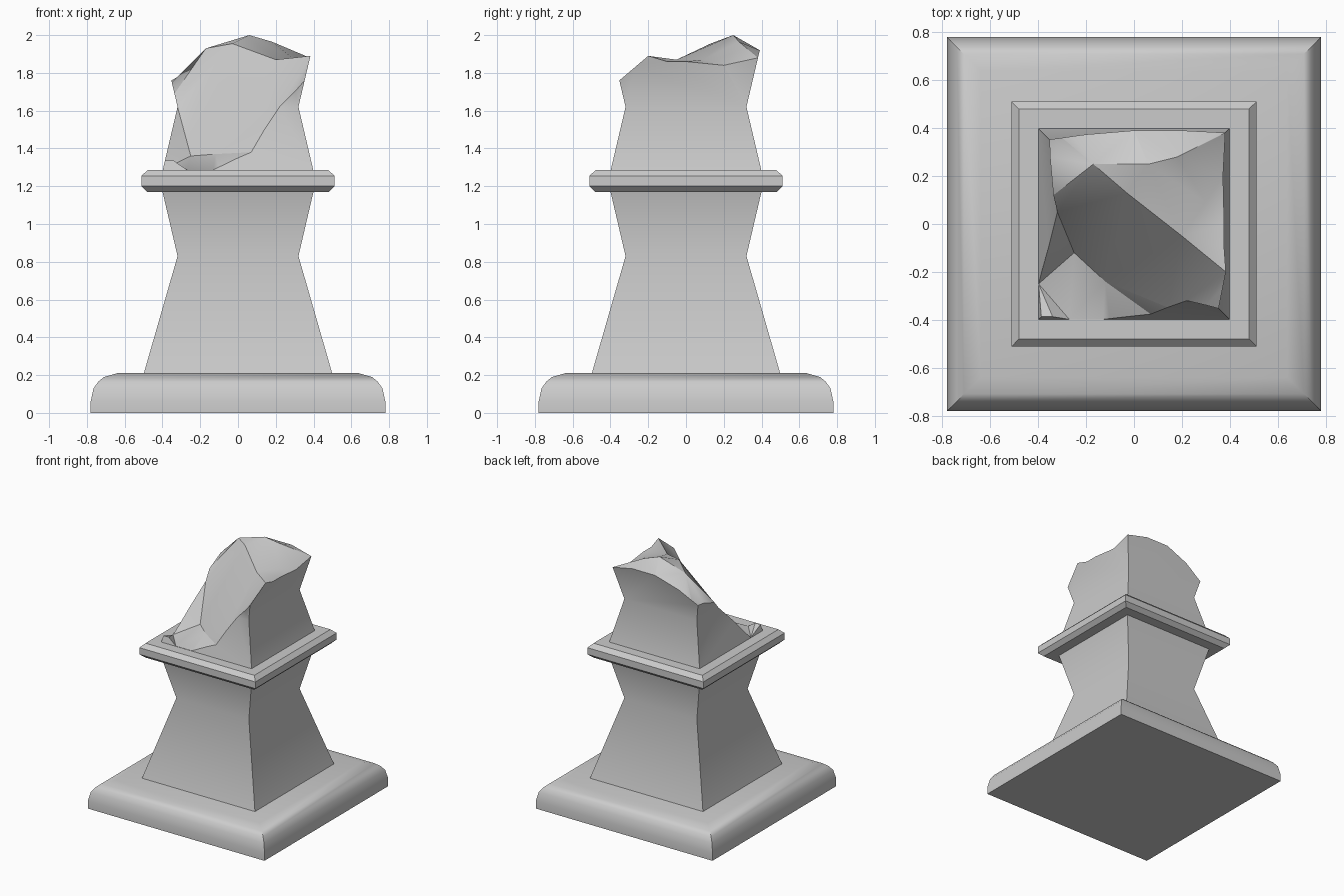
import bpy, bmesh
from mathutils import Vector
from mathutils.geometry import delaunay_2d_cdt

if "Cube" in bpy.data.objects:
    bpy.data.objects.remove(bpy.data.objects["Cube"])


def add_object(name, bm):
    bmesh.ops.recalc_face_normals(bm, faces=bm.faces[:])
    mesh = bpy.data.meshes.new(name)
    bm.to_mesh(mesh)
    bm.free()
    obj = bpy.data.objects.new(name, mesh)
    bpy.context.collection.objects.link(obj)
    return obj


def select_only(obj):
    bpy.ops.object.select_all(action='DESELECT')
    obj.select_set(True)
    bpy.context.view_layer.objects.active = obj


def smooth(obj):
    select_only(obj)
    bpy.ops.object.shade_smooth_by_angle(angle=0.53)


def square_stack(name, profile):
    """Square solid from (half width, height) pairs."""
    bm = bmesh.new()
    rings = [[bm.verts.new((sx * w, sy * w, z))
              for sx, sy in ((-1, -1), (1, -1), (1, 1), (-1, 1))] for w, z in profile]
    for a, b in zip(rings, rings[1:]):
        for i in range(4):
            j = (i + 1) % 4
            bm.faces.new((a[i], a[j], b[j], b[i]))
    bm.faces.new(rings[0][::-1])
    bm.faces.new(rings[-1])
    return add_object(name, bm)


# plinth, lower shaft, collar
smooth(square_stack("plinth", [(.78, 0), (.78, .06), (.765, .13), (.74, .165),
                               (.71, .19), (.64, .21)]))
smooth(square_stack("lower_shaft", [(.5, .205), (.32, .83), (.4, 1.172)]))
square_stack("collar", [(.48, 1.17), (.512, 1.2), (.512, 1.253), (.48, 1.285)])

# upper shaft, full height before breaking
WAIST, SLOPE = 1.62, .235


def half_width(z):
    return .32 + SLOPE * abs(z - WAIST)


upper = square_stack("broken_upper_shaft", [(half_width(z), z) for z in (1.28, WAIST, 2.1)])

# outline of the break along each wall: (position, height), 9 marks a corner
front = [(-9, 1.335), (-.34, 1.335), (-.27, 1.287), (-.13, 1.287), (0, 1.35), (.07, 1.38),
         (.14, 1.5), (.22, 1.62), (.3, 1.7), (9, 1.76)]
right = [(-.2, 1.89), (-.1, 1.86), (0, 1.86), (.2, 1.84), (9, 1.88)]
back = [(.2, 1.92), (0, 1.92), (-.2, 1.85), (-.3, 1.79), (-9, 1.76)]
left = [(.28, 1.75), (.12, 1.69), (.05, 1.62), (-.1, 1.46), (-.2, 1.34), (-.25, 1.287)]
outline = []
for wall, pts in (("f", front), ("r", right), ("b", back), ("l", left)):
    for t, z in pts:
        w = half_width(z)
        t = max(-w, min(w, t))
        xy = {"f": (t, -w), "r": (w, t), "b": (t, w), "l": (-w, t)}[wall]
        outline.append(Vector((*xy, z)))

# ridge, peak and foot of the break inside the outline
inner = [Vector(p) for p in (
    (-.17, .25, 1.93), (-.03, .13, 1.955), (.2, -.05, 1.87),
    (.06, .25, 2.0), (.3, .09, 1.87), (.18, .28, 1.965),
    (-.25, -.12, 1.36), (-.12, -.24, 1.37))]
n = len(outline)
outer = [Vector((p.x * 1.4, p.y * 1.4, p.z)) for p in outline]
points = outline + inner + outer


def nearest(x, y):
    return min(range(n), key=lambda i: (outline[i].xy - Vector((x, y))).length)


edges = [(i, (i + 1) % n) for i in range(n)]
for chain in ([nearest(-.3, .37), n, n + 1, n + 2, nearest(.39, -.2)],
              [nearest(-.39, -.2), n + 6, n + 7, nearest(.07, -.38)],
              [n + 1, n + 3, n + 4]):
    edges += list(zip(chain, chain[1:]))

# cutter: everything above the broken surface
verts, _, faces, origin, _, _ = delaunay_2d_cdt([p.xy for p in points], edges, [], 0, 1e-5)
bm = bmesh.new()
bv = [bm.verts.new((v.x, v.y, points[o[0]].z if o else 1.6)) for v, o in zip(verts, origin)]
for f in faces:
    bm.faces.new([bv[i] for i in f])
lifted = bmesh.ops.extrude_face_region(bm, geom=bm.faces[:], use_keep_orig=True)["geom"]
for g in lifted:
    if isinstance(g, bmesh.types.BMVert):
        g.co.z = 2.6
cutter = add_object("break_cutter", bm)
cutter.hide_render = True

mod = upper.modifiers.new("break", 'BOOLEAN')
mod.operation = 'DIFFERENCE'
mod.solver = 'EXACT'
mod.object = cutter
select_only(upper)
bpy.ops.object.modifier_apply(modifier=mod.name)
bpy.data.objects.remove(cutter)
smooth(upper)
